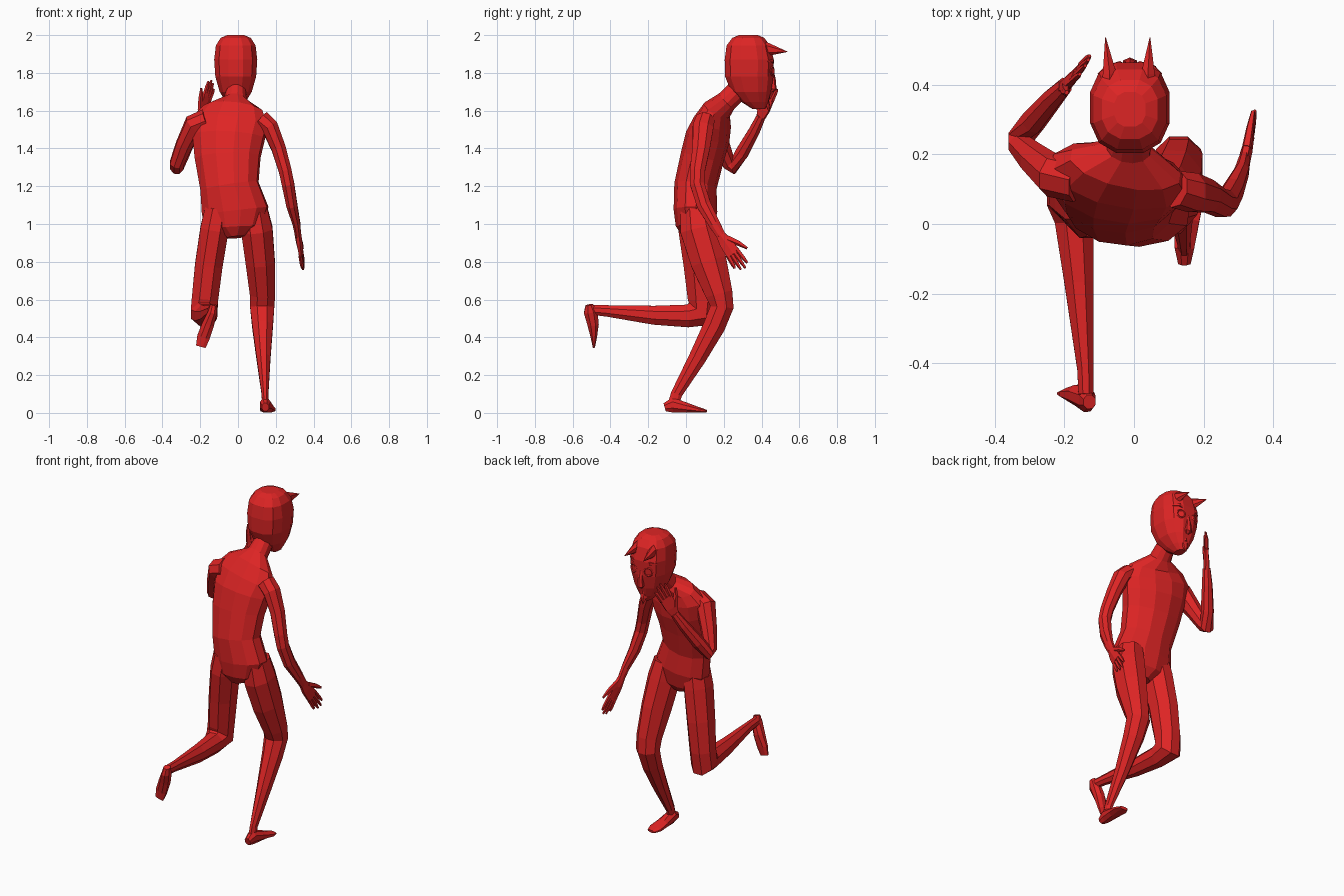
import bpy, bmesh, math
from mathutils import Vector

red = bpy.data.materials.new("red")
red.diffuse_color = (0.73, 0.018, 0.018, 1)


def loft(name, stations, n=8, side=(1, 0, 0), axis=None, p=1.0):
    """Skin rings (x, y, z, half width, half depth) along a path."""
    pts = [Vector(s[:3]) for s in stations]
    bm = bmesh.new()
    rings = []
    angles = [2 * math.pi * (i + 0.5) / n for i in range(n)]
    prof = [(math.copysign(abs(math.cos(a)) ** p, math.cos(a)),
             math.copysign(abs(math.sin(a)) ** p, math.sin(a))) for a in angles]
    mx = max(c for c, s in prof)
    my = max(s for c, s in prof)
    for i, s in enumerate(stations):
        t = Vector((0, 0, 0))
        if i > 0:
            t += (pts[i] - pts[i - 1]).normalized()
        if i < len(pts) - 1:
            t += (pts[i + 1] - pts[i]).normalized()
        t = Vector(axis) if axis else t.normalized()
        u = Vector(side)
        u = (u - t * u.dot(t)).normalized()
        v = t.cross(u)
        rings.append([bm.verts.new(pts[i] + u * (c / mx * s[3]) + v * (d / my * s[4]))
                      for c, d in prof])
    for a, b in zip(rings, rings[1:]):
        for i in range(n):
            j = (i + 1) % n
            bm.faces.new((a[i], a[j], b[j], b[i]))
    bm.faces.new(rings[0])
    bm.faces.new(rings[-1])
    bmesh.ops.recalc_face_normals(bm, faces=bm.faces)
    me = bpy.data.meshes.new(name)
    bm.to_mesh(me)
    bm.free()
    me.materials.append(red)
    ob = bpy.data.objects.new(name, me)
    bpy.context.collection.objects.link(ob)
    return ob


def hand(name, wrist, tip, across):
    """Flat palm, four fingers and a thumb on the +across side."""
    w, e = Vector(wrist), Vector(tip)
    d = (e - w).normalized()
    a = Vector(across)
    a = (a - d * a.dot(d)).normalized()
    L = (e - w).length

    def st(f, k, rx, ry):
        return (*(w + d * L * f + a * k), rx, ry)

    loft(name + "_palm", [st(-.05, 0, .022, .018), st(.2, 0, .034, .017),
                          st(.55, 0, .038, .012)], 6, a)
    for i, ln in enumerate((.86, .97, 1.0, .92)):
        k = -.029 + i * .0193
        loft(f"{name}_finger_{i + 1}", [st(.5, k, .010, .010), st(.78, k * 1.15, .009, .009),
                                        st(ln, k * 1.25, .005, .005)], 5, a)
    loft(name + "_thumb", [st(.15, .02, .016, .014), st(.4, .055, .012, .011),
                           st(.62, .078, .006, .006)], 5, a)


# torso and neck, shoulders turned a little
loft("torso", [
    (-.01, .04, .93, .05, .06), (-.015, .045, .98, .14, .095),
    (-.015, .05, 1.07, .175, .11), (-.045, .05, 1.2, .153, .108),
    (-.055, .085, 1.35, .172, .11), (-.05, .115, 1.46, .19, .112),
    (-.04, .14, 1.54, .2, .095), (-.025, .165, 1.605, .16, .072),
    (-.015, .215, 1.65, .062, .056), (-.01, .265, 1.7, .052, .056),
    (-.01, .31, 1.76, .05, .05)], 12, (1, -.15, 0))

# head
loft("head", [
    (-.012, .385, 1.61, .025, .035), (-.012, .365, 1.645, .052, .07),
    (-.012, .345, 1.70, .085, .105), (-.012, .335, 1.78, .108, .128),
    (-.012, .335, 1.87, .114, .13), (-.012, .33, 1.945, .105, .115),
    (-.012, .33, 1.985, .08, .085), (-.012, .33, 2.0, .045, .05)],
    12, axis=(0, 0, 1), p=.8)

# horns
for nm, x0, x1 in (("horn_left", -.07, -.082), ("horn_right", .04, .046)):
    loft(nm, [(x0, .395, 1.925, .024, .045), (x0, .43, 1.925, .02, .036),
              (x1, .537, 1.912, .001, .001)], 6)

# face: eye rings, brows, nose, mouth, pointed beard
for nm, s in (("left", -1), ("right", 1)):
    x = -.012 + s * .05
    bpy.ops.mesh.primitive_torus_add(major_segments=12, minor_segments=4, major_radius=.024,
                                     minor_radius=.005, location=(x, .457, 1.81),
                                     rotation=(math.pi / 2, 0, -s * .3))
    eye = bpy.context.object
    eye.name = "eye_ring_" + nm
    eye.data.materials.append(red)
    loft("brow_" + nm, [(x - s * .035, .457, 1.845, .008, .006), (x + s * .01, .455, 1.865, .008, .008),
                        (x + s * .04, .43, 1.86, .003, .004)], 4, (0, 0, 1))
loft("nose", [(-.012, .455, 1.83, .008, .006), (-.012, .462, 1.76, .014, .014),
              (-.012, .462, 1.715, .02, .018), (-.012, .452, 1.70, .008, .006)], 6)
loft("mouth", [(-.05, .42, 1.672, .006, .006), (-.012, .437, 1.668, .009, .008),
               (.026, .42, 1.672, .006, .006)], 4, (0, 0, 1))
loft("beard", [(-.012, .425, 1.655, .022, .014), (-.012, .432, 1.63, .015, .012),
               (-.012, .44, 1.59, .001, .001)], 5)

# raised left arm
loft("left_arm", [
    (-.165, .125, 1.555, .05, .06), (-.235, .14, 1.525, .052, .06),
    (-.285, .185, 1.42, .043, .046), (-.325, .228, 1.32, .036, .036),
    (-.325, .25, 1.305, .037, .04), (-.29, .295, 1.375, .034, .036),
    (-.235, .36, 1.49, .028, .03), (-.198, .398, 1.57, .02, .024)])
hand("left_hand", (-.198, .398, 1.57), (-.135, .465, 1.755), (-.5, -.85, .3))

# lowered right arm
loft("right_arm", [
    (.12, .1, 1.55, .05, .05), (.17, .09, 1.51, .045, .055),
    (.215, .08, 1.4, .038, .046), (.25, .06, 1.28, .034, .04),
    (.265, .06, 1.21, .033, .038), (.285, .095, 1.1, .029, .038),
    (.31, .15, 1.0, .02, .03), (.318, .185, .94, .016, .025)])
hand("right_hand", (.318, .185, .94), (.347, .305, .76), (.1, 1, .7))

# standing right leg
loft("right_leg", [
    (.085, .055, 1.08, .07, .085), (.1, .07, .97, .083, .1),
    (.118, .12, .8, .077, .095), (.13, .175, .63, .067, .072),
    (.128, .19, .56, .064, .062), (.13, .15, .46, .055, .058),
    (.135, .06, .29, .037, .046), (.143, -.05, .1, .018, .03),
    (.145, -.065, .05, .018, .03)])
loft("right_foot", [
    (.145, -.113, .03, .018, .022), (.145, -.07, .042, .028, .04),
    (.152, .01, .026, .036, .025), (.16, .07, .015, .04, .014),
    (.165, .107, .009, .025, .008)])

# left leg folded back
loft("left_leg", [
    (-.105, .05, 1.08, .07, .085), (-.125, .055, .97, .075, .095),
    (-.155, .075, .78, .073, .087), (-.175, .085, .6, .07, .075),
    (-.18, .08, .525, .07, .085), (-.172, .01, .513, .056, .06),
    (-.158, -.17, .517, .042, .05), (-.14, -.42, .54, .023, .03),
    (-.138, -.49, .545, .022, .027)])
loft("left_foot", [
    (-.128, -.512, .572, .018, .02), (-.135, -.505, .535, .024, .036),
    (-.158, -.492, .47, .032, .03), (-.183, -.488, .4, .034, .016),
    (-.197, -.488, .35, .026, .006)])
